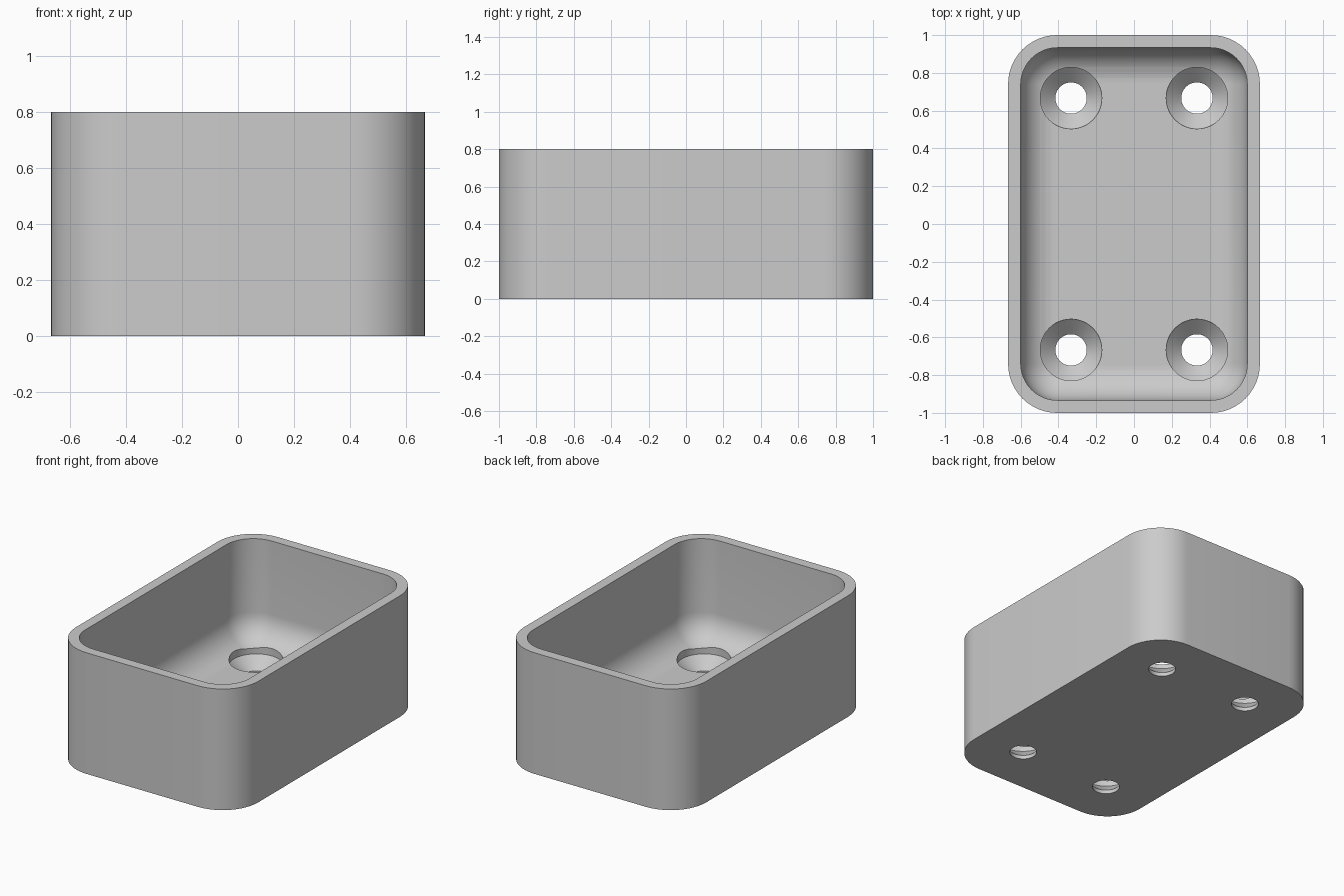
import bpy, bmesh, math

cube = bpy.data.objects.get("Cube")
if cube:
    bpy.data.objects.remove(cube, do_unlink=True)

HALF_X, HALF_Y, HEIGHT = 2 / 3, 1.0, 0.8
WALL, FLOOR = 1 / 15, 0.13
OUTER_RADIUS, INNER_RADIUS, FILLET = 0.26, 0.195, 0.185

grey = bpy.data.materials.new("plain grey")
grey.use_nodes = True
grey.diffuse_color = (0.6, 0.6, 0.6, 1)
grey.node_tree.nodes["Principled BSDF"].inputs["Base Color"].default_value = (0.6, 0.6, 0.6, 1)


def rounded_ring(inset, radius, z, steps=12):
    """Horizontal rounded rectangle, inset from the outer walls."""
    points = []
    for corner, (sx, sy) in enumerate([(1, 1), (-1, 1), (-1, -1), (1, -1)]):
        for i in range(steps + 1):
            a = (corner + i / steps) * math.pi / 2
            points.append((sx * (HALF_X - inset - radius) + radius * math.cos(a),
                           sy * (HALF_Y - inset - radius) + radius * math.sin(a), z))
    return points


def circle_ring(cx, cy, radius, z, sides=48):
    angles = [2 * math.pi * i / sides for i in range(sides)]
    return [(cx + radius * math.cos(a), cy + radius * math.sin(a), z) for a in angles]


def loft(name, rings):
    """Closed solid through a stack of rings, capped at both ends."""
    bm = bmesh.new()
    loops = [[bm.verts.new(p) for p in ring] for ring in rings]
    for low, high in zip(loops, loops[1:]):
        n = len(low)
        for i in range(n):
            j = (i + 1) % n
            bm.faces.new((low[i], low[j], high[j], high[i]))
    bm.faces.new(loops[0][::-1])
    bm.faces.new(loops[-1])
    bmesh.ops.recalc_face_normals(bm, faces=bm.faces)
    mesh = bpy.data.meshes.new(name)
    bm.to_mesh(mesh)
    bm.free()
    mesh.materials.append(grey)
    obj = bpy.data.objects.new(name, mesh)
    bpy.context.collection.objects.link(obj)
    return obj


# Open tray: outer wall, rim, inner wall, then the rounded floor edge
rings = [rounded_ring(0, OUTER_RADIUS, 0),
         rounded_ring(0, OUTER_RADIUS, HEIGHT),
         rounded_ring(WALL, INNER_RADIUS, HEIGHT)]
for i in range(11):
    t = i / 10 * math.pi / 2
    inset = FILLET * (1 - math.cos(t))
    rings.append(rounded_ring(WALL + inset, INNER_RADIUS - inset,
                              FLOOR + FILLET * (1 - math.sin(t))))
tray = loft("open_tray", rings)
bpy.context.view_layer.objects.active = tray
tray.select_set(True)

# Four countersunk screw holes through the floor
hole_profile = [(0.083, -0.1), (0.083, 0.025), (0.163, 0.1), (0.163, 0.5)]
for x in (-1 / 3, 1 / 3):
    for y in (-2 / 3, 2 / 3):
        cutter = loft("screw_hole_cutter", [circle_ring(x, y, r, z) for r, z in hole_profile])
        cutter.hide_render = True
        cut = tray.modifiers.new("screw_hole", "BOOLEAN")
        cut.operation = "DIFFERENCE"
        cut.solver = "EXACT"
        cut.object = cutter
        bpy.ops.object.modifier_apply(modifier=cut.name)
        bpy.data.objects.remove(cutter, do_unlink=True)

bpy.ops.object.shade_smooth_by_angle(angle=math.radians(30))
